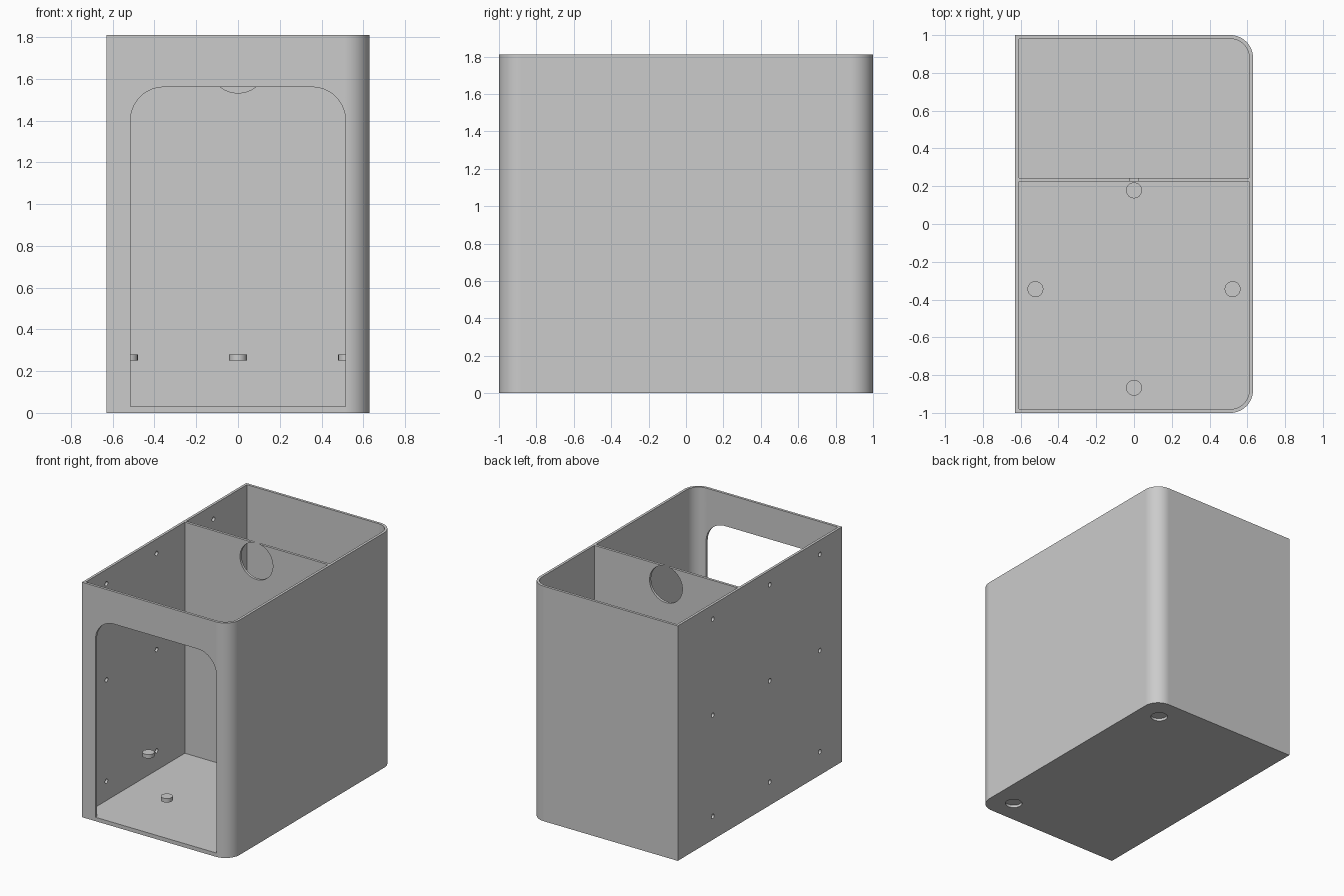
import bpy
import bmesh
import math
from mathutils import Vector

cube = bpy.data.objects.get("Cube")
if cube:
    bpy.data.objects.remove(cube, do_unlink=True)

grey = bpy.data.materials.new("light grey")
grey.use_nodes = True
COLOUR = (0.6, 0.6, 0.6, 1)
grey.diffuse_color = COLOUR
grey.node_tree.nodes["Principled BSDF"].inputs["Base Color"].default_value = COLOUR

WIDTH, DEPTH, HEIGHT = 0.63, 1.0, 1.81   # half width, half depth, full height
WALL, FLOOR = 0.02, 0.03
IN_X, IN_Y = WIDTH - WALL, DEPTH - WALL


def rounded_rect(u0, u1, v0, v1, radii, steps=14):
    """Outline with radii for (u0,v0), (u1,v0), (u1,v1), (u0,v1)."""
    points = []
    corners = [(u0, v0, 1, 1), (u1, v0, -1, 1), (u1, v1, -1, -1), (u0, v1, 1, -1)]
    for i, (u, v, su, sv) in enumerate(corners):
        r = radii[i]
        if r == 0:
            points.append((u, v))
            continue
        for k in range(steps + 1):
            a = math.pi + (i + k / steps) * math.pi / 2
            points.append((u + su * r + r * math.cos(a), v + sv * r + r * math.sin(a)))
    return points


def circle(u, v, r, count=40):
    return [(u + r * math.cos(math.tau * k / count), v + r * math.sin(math.tau * k / count))
            for k in range(count)]


def prism(name, outline, axis, low, high):
    """Extrude an outline along the x, y or z axis."""
    place = {"x": lambda u, v, w: (w, u, v),
             "y": lambda u, v, w: (u, w, v),
             "z": lambda u, v, w: (u, v, w)}[axis]
    bm = bmesh.new()
    face = bm.faces.new([bm.verts.new(place(u, v, low)) for u, v in outline])
    grown = bmesh.ops.extrude_face_region(bm, geom=[face])["geom"]
    bmesh.ops.translate(bm, vec=Vector(place(0, 0, high - low)),
                        verts=[g for g in grown if isinstance(g, bmesh.types.BMVert)])
    bmesh.ops.recalc_face_normals(bm, faces=bm.faces)
    mesh = bpy.data.meshes.new(name)
    bm.to_mesh(mesh)
    bm.free()
    mesh.materials.append(grey)
    obj = bpy.data.objects.new(name, mesh)
    bpy.context.collection.objects.link(obj)
    return obj


def activate(obj):
    bpy.ops.object.select_all(action="DESELECT")
    obj.select_set(True)
    bpy.context.view_layer.objects.active = obj


def cut(body, cutter):
    activate(body)
    mod = body.modifiers.new("cut", "BOOLEAN")
    mod.operation, mod.solver, mod.object = "DIFFERENCE", "EXACT", cutter
    bpy.ops.object.modifier_apply(modifier=mod.name)
    bpy.data.objects.remove(cutter, do_unlink=True)


def smooth(obj):
    activate(obj)
    bpy.ops.object.shade_smooth_by_angle(angle=math.radians(30))


# Case: square corners on one side, rounded on the other
case = prism("case", rounded_rect(-WIDTH, WIDTH, -DEPTH, DEPTH, (0, 0.12, 0.12, 0)), "z", 0, HEIGHT)

# Two open compartments, leaving a thin partition between them
cut(case, prism("front_space", rounded_rect(-IN_X, IN_X, -IN_Y, 0.224, (0, 0.1, 0, 0)),
                "z", FLOOR, HEIGHT + 0.1))
cut(case, prism("back_space", rounded_rect(-IN_X, IN_X, 0.244, IN_Y, (0, 0, 0.1, 0)),
                "z", FLOOR, HEIGHT + 0.1))

# Front doorway with rounded upper corners
cut(case, prism("doorway", rounded_rect(-0.515, 0.515, FLOOR, 1.56, (0, 0, 0.16, 0.16)),
                "y", -DEPTH - 0.1, -0.9))

# Round cable hole that just breaks the top of the partition
cut(case, prism("cable_hole", circle(0, 1.672, 0.14, 64), "y", 0.15, 0.32))

# Grid of screw holes through the flat side wall
for y in (-0.73, -0.12, 0.573):
    for z in (0.18, 0.96, 1.7):
        cut(case, prism("screw_hole", circle(y, z, 0.017, 16), "x", -WIDTH - 0.1, -0.55))

# Shallow round recesses underneath
for y in (-0.82, 0.82):
    cut(case, prism("foot_recess", circle(0.45, y, 0.06), "z", -0.1, 0.02))

smooth(case)
normals = case.modifiers.new("even_normals", "WEIGHTED_NORMAL")
normals.keep_sharp = True

# Four small discs held above the floor
for name, x, y in (("front_disc", 0, -0.867), ("back_disc", 0, 0.178),
                   ("left_disc", 0.522, -0.345), ("right_disc", -0.522, -0.345)):
    smooth(prism(name, circle(x, y, 0.042), "z", 0.25, 0.28))
